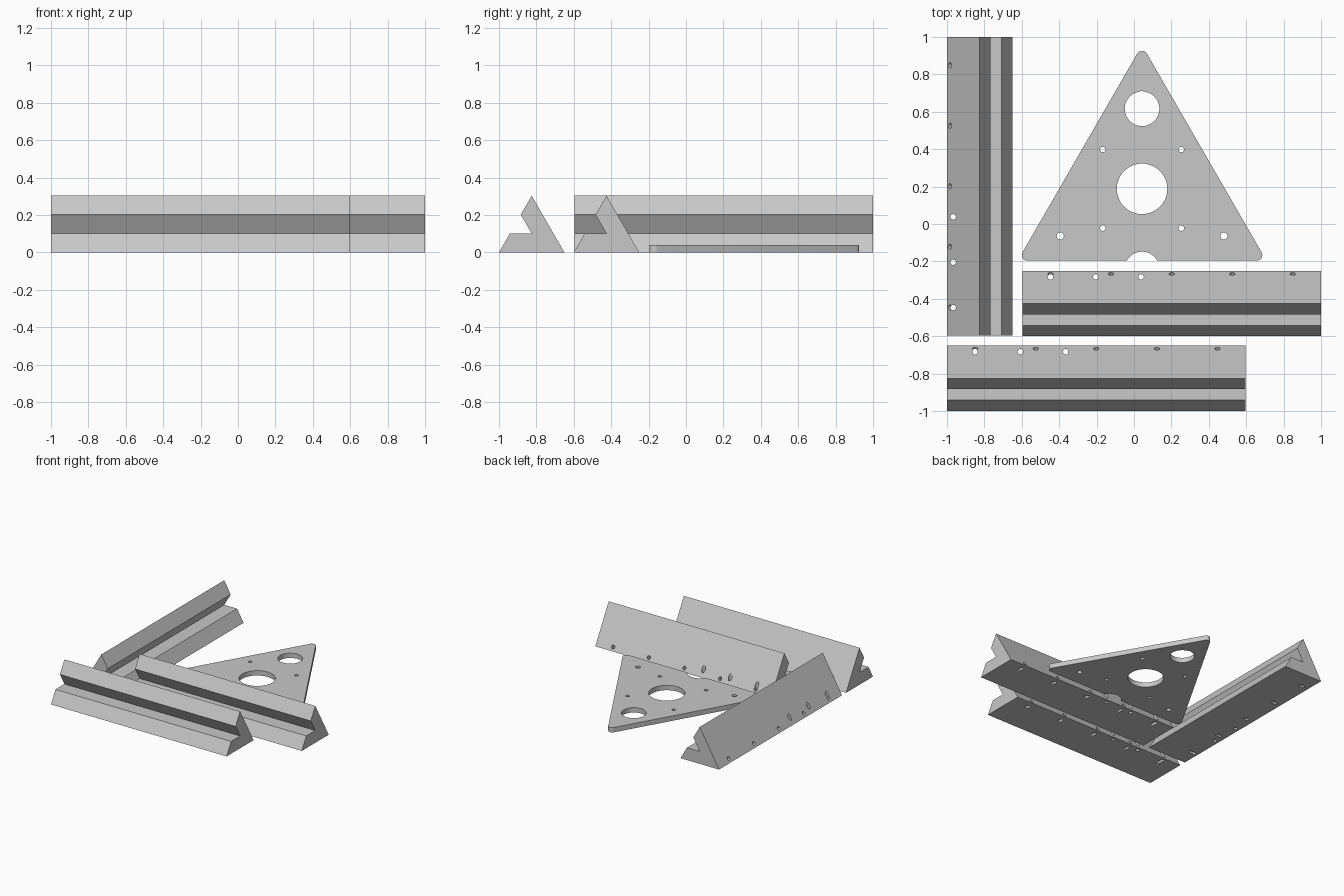
import bpy, bmesh
from math import radians, pi, cos, sin, sqrt
from mathutils import Matrix, Vector

if "Cube" in bpy.data.objects:
    bpy.data.objects.remove(bpy.data.objects["Cube"], do_unlink=True)

# Single grey material
grey = bpy.data.materials.new("light grey")
grey.use_nodes = True
grey.diffuse_color = (0.58, 0.58, 0.58, 1)
grey.node_tree.nodes["Principled BSDF"].inputs["Base Color"].default_value = grey.diffuse_color


def make_object(name, bm):
    bmesh.ops.recalc_face_normals(bm, faces=bm.faces)
    mesh = bpy.data.meshes.new(name)
    bm.to_mesh(mesh)
    bm.free()
    mesh.materials.append(grey)
    obj = bpy.data.objects.new(name, mesh)
    bpy.context.collection.objects.link(obj)
    return obj


def extrude_outline(name, points, offset):
    """Close a 3D outline into a face and push it along an offset."""
    bm = bmesh.new()
    face = bm.faces.new([bm.verts.new(p) for p in points])
    new = bmesh.ops.extrude_face_region(bm, geom=[face])["geom"]
    moved = [v for v in new if isinstance(v, bmesh.types.BMVert)]
    bmesh.ops.translate(bm, vec=offset, verts=moved)
    return make_object(name, bm)


def drill(obj, centres, radius, axis=(0, 0, 1), sides=32):
    """Drill round holes through the object along an axis."""
    turn = Vector((0, 0, 1)).rotation_difference(Vector(axis)).to_matrix().to_4x4()
    bm = bmesh.new()
    for c in centres:
        bmesh.ops.create_cone(bm, cap_ends=True, segments=sides, radius1=radius,
                              radius2=radius, depth=0.6,
                              matrix=Matrix.Translation(c) @ turn)
    cutter = make_object("hole_cutter", bm)
    cutter.hide_render = True
    mod = obj.modifiers.new("holes", 'BOOLEAN')
    mod.operation, mod.solver, mod.object = 'DIFFERENCE', 'EXACT', cutter
    bpy.context.view_layer.objects.active = obj
    with bpy.context.temp_override(object=obj, active_object=obj):
        bpy.ops.object.modifier_apply(modifier=mod.name)
    bpy.data.objects.remove(cutter, do_unlink=True)


def smooth(obj):
    bpy.ops.object.select_all(action='DESELECT')
    obj.select_set(True)
    bpy.context.view_layer.objects.active = obj
    bpy.ops.object.shade_smooth_by_angle(angle=radians(25))


# Triangular bar with a notch cut in one slope
LENGTH, SIDE = 1.597, 0.35
half, height = SIDE / 2, SIDE * sqrt(3) / 2
profile = [(-half, 0), (-half * 2 / 3, height / 3), (0, height / 3),
           (-half / 3, height * 2 / 3), (0, height), (half, 0)]
bar = extrude_outline("front_bar", [(-LENGTH / 2, y, z) for y, z in profile],
                      (LENGTH, 0, 0))
# Upright holes, then holes square to the plain slope
drill(bar, [(-LENGTH / 2 + 0.15 + 0.2425 * i, half - 0.033, 0) for i in range(3)], 0.0145)
drill(bar, [(0.3238 * i, half - 0.0165, 0.0285) for i in range(-2, 3)], 0.0145,
      axis=(0, cos(pi / 6), sin(pi / 6)))
smooth(bar)
bar.location = (-0.2015, -0.825, 0)

for name, place, angle in (("middle_bar", (0.2015, -0.425, 0), 0),
                           ("side_bar", (-0.825, 0.2015, 0), 90)):
    twin = bpy.data.objects.new(name, bar.data)
    twin.location = place
    twin.rotation_euler.z = radians(angle)
    bpy.context.collection.objects.link(twin)

# Triangular plate with rounded corners, centred on its large hole
ROUND, REACH = 0.03, 0.708
outline = []
for corner in (90, 210, 330):
    a = radians(corner)
    for step in range(9):
        t = a + radians(-60 + 15 * step)
        outline.append((REACH * cos(a) + ROUND * cos(t),
                        REACH * sin(a) + ROUND * sin(t), 0))
plate = extrude_outline("triangle_plate", outline, (0, 0, 0.04))
drill(plate, [(0, 0, 0)], 0.135, sides=64)
drill(plate, [(0, 0.428, 0), (0, -0.428, 0)], 0.0925, sides=64)
drill(plate, [(0.505 * cos(radians(d)), 0.505 * sin(radians(d)), 0)
              for d in (90, 210, 330)], 0.019)
drill(plate, [(x, y, 0) for x in (-0.21, 0.21) for y in (-0.21, 0.21)], 0.0145)
smooth(plate)
plate.location = (0.043, 0.188, 0)
